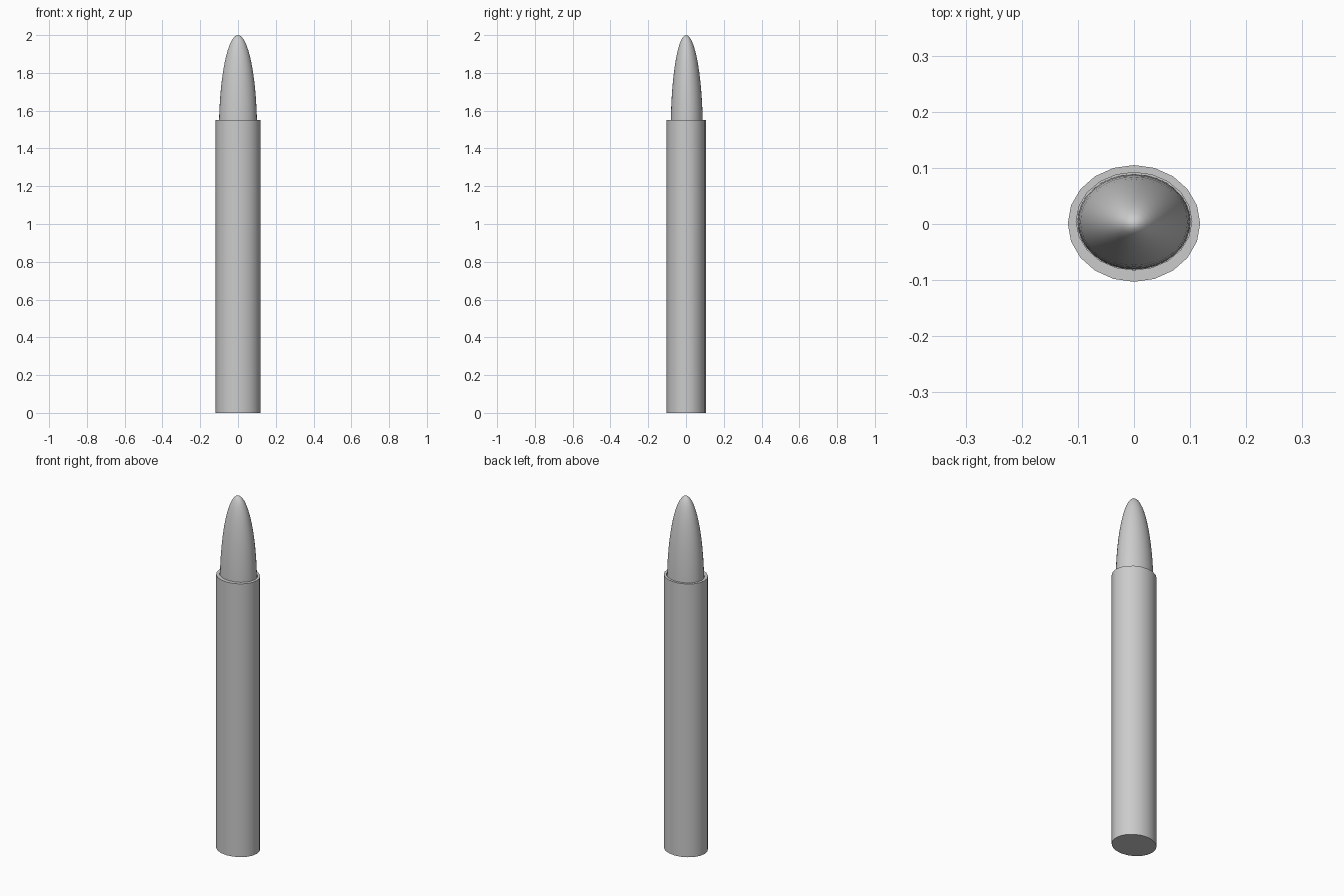
import bpy, bmesh, math

if "Cube" in bpy.data.objects:
    bpy.data.objects.remove(bpy.data.objects["Cube"])


def loft(name, rings, sides, cap_start=True, pole=None):
    """Skin a stack of elliptical rings (rx, ry, centre y, z), ending in a pole or open."""
    bm = bmesh.new()
    loops = []
    for rx, ry, cy, z in rings:
        loops.append([bm.verts.new((rx * math.cos(2 * math.pi * i / sides),
                                    cy + ry * math.sin(2 * math.pi * i / sides), z))
                      for i in range(sides)])
    for a, b in zip(loops, loops[1:]):
        for i in range(sides):
            j = (i + 1) % sides
            bm.faces.new((a[i], a[j], b[j], b[i]))
    if cap_start:
        bm.faces.new(loops[0][::-1])
    if pole:
        p = bm.verts.new(pole)
        top = loops[-1]
        for i in range(sides):
            bm.faces.new((top[i], top[(i + 1) % sides], p))
    else:
        bm.faces.new(loops[-1])
    bmesh.ops.recalc_face_normals(bm, faces=bm.faces)
    mesh = bpy.data.meshes.new(name)
    bm.to_mesh(mesh)
    bm.free()
    obj = bpy.data.objects.new(name, mesh)
    bpy.context.collection.objects.link(obj)
    bpy.ops.object.select_all(action='DESELECT')
    obj.select_set(True)
    bpy.context.view_layer.objects.active = obj
    bpy.ops.object.shade_smooth_by_angle(angle=math.radians(35))
    return obj


# Case: oval tube with a flat rim and a shallow socket
loft("case", [(0.118, 0.104, 0.001, 0), (0.118, 0.104, 0.001, 1.55),
              (0.103, 0.087, 0.005, 1.55), (0.103, 0.087, 0.005, 1.50)], 20)

# Tip: tall half ellipsoid rising from the socket
BASE, TOP, STEPS = 1.49, 2.0, 14
rings = []
for k in range(STEPS):
    t = k / STEPS * math.pi / 2
    r = math.cos(t)
    rings.append((0.101 * r, 0.085 * r, 0.004 * r, BASE + (TOP - BASE) * math.sin(t)))
loft("tip", rings, 32, pole=(0, 0, TOP))
